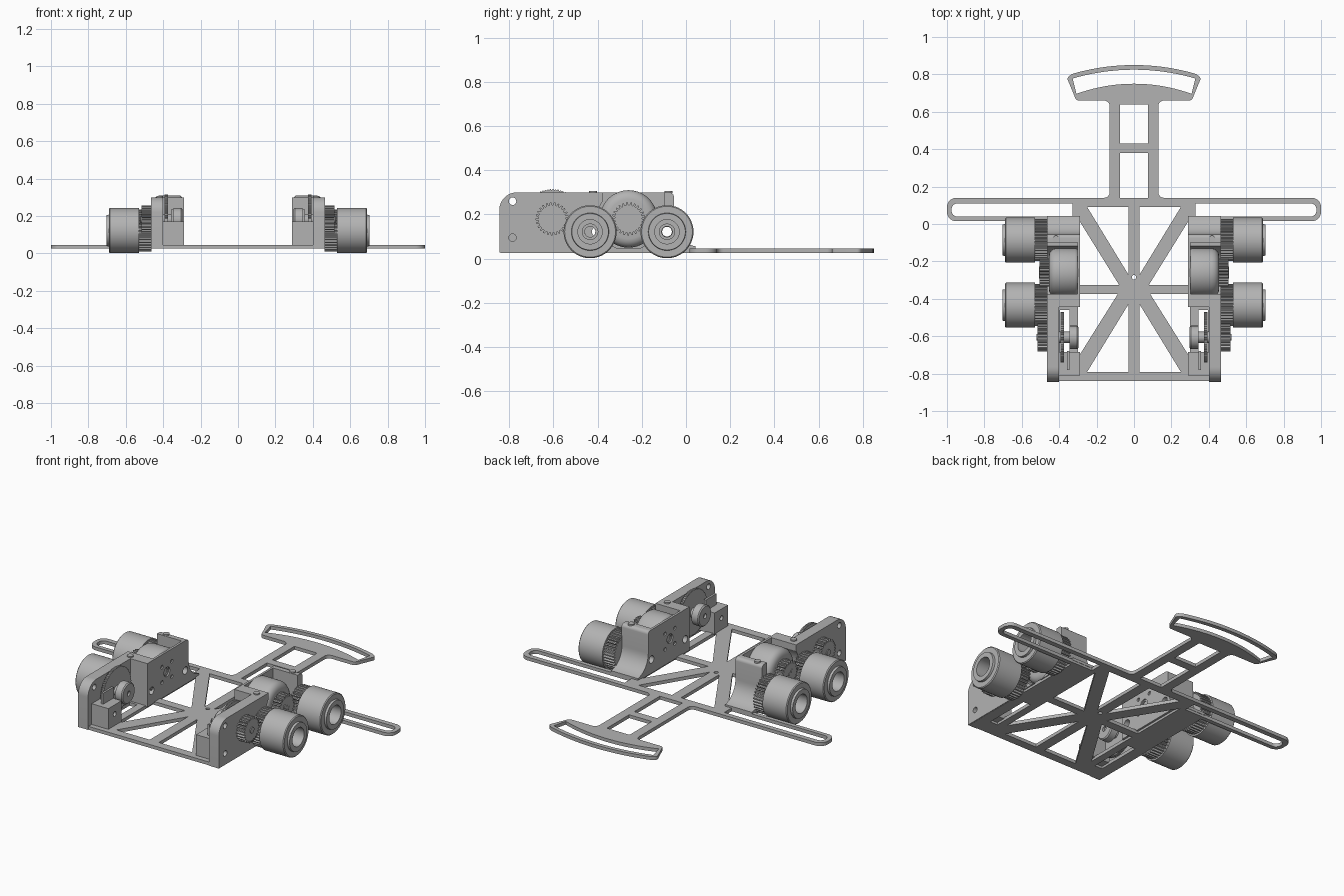
import bpy, bmesh, math
from mathutils import Vector

old = bpy.data.objects.get("Cube")
if old:
    bpy.data.objects.remove(old, do_unlink=True)

grey = bpy.data.materials.new("plain_grey")
grey.use_nodes = True
grey.diffuse_color = (0.45, 0.45, 0.45, 1)
grey.node_tree.nodes["Principled BSDF"].inputs["Base Color"].default_value = (0.45, 0.45, 0.45, 1)

FRONT_AXLE, REAR_AXLE, WHEEL_Z = -0.434, -0.086, 0.122
IDLER_Y, MOTOR_Y, GEAR_Z = -0.26, -0.606, 0.18


def activate(ob):
    bpy.ops.object.select_all(action='DESELECT')
    ob.select_set(True)
    bpy.context.view_layer.objects.active = ob


def add_mesh(name, bm):
    bmesh.ops.recalc_face_normals(bm, faces=bm.faces)
    me = bpy.data.meshes.new(name)
    bm.to_mesh(me)
    bm.free()
    ob = bpy.data.objects.new(name, me)
    bpy.context.collection.objects.link(ob)
    me.materials.append(grey)
    return ob


def prism(name, pts, x0, x1):
    """Side outline in (y, z), extruded along x."""
    bm = bmesh.new()
    face = bm.faces.new([bm.verts.new((x0, y, z)) for y, z in pts])
    ext = bmesh.ops.extrude_face_region(bm, geom=[face])
    verts = [g for g in ext["geom"] if isinstance(g, bmesh.types.BMVert)]
    bmesh.ops.translate(bm, verts=verts, vec=(x1 - x0, 0, 0))
    return add_mesh(name, bm)


def box(name, x0, x1, y0, y1, z0, z1):
    return prism(name, [(y0, z0), (y1, z0), (y1, z1), (y0, z1)], x0, x1)


def circle(y, z, r, n=32):
    return [(y + r * math.cos(2 * math.pi * i / n), z + r * math.sin(2 * math.pi * i / n)) for i in range(n)]


def rod(name, y, z, r, x0, x1, n=32):
    return prism(name, circle(y, z, r, n), x0, x1)


def arc(cx, cy, r, a0, a1, n=10):
    angles = [math.radians(a0 + (a1 - a0) * i / n) for i in range(n + 1)]
    return [(cx + r * math.cos(a), cy + r * math.sin(a)) for a in angles]


def gear(name, y, z, r, teeth, x0, x1, depth=0.013):
    pts = []
    for i in range(teeth):
        for frac, rad in ((0, r - depth), (0.3, r - depth), (0.45, r), (0.8, r)):
            a = 2 * math.pi * (i + frac) / teeth
            pts.append((y + rad * math.cos(a), z + rad * math.sin(a)))
    return prism(name, pts, x0, x1)


def lathe(name, profile, y, z, steps=56):
    """Closed (x, radius) loop turned about an axle along x."""
    bm = bmesh.new()
    vs = [bm.verts.new((x, y, z + r)) for x, r in profile]
    edges = [bm.edges.new((vs[i], vs[(i + 1) % len(vs)])) for i in range(len(vs))]
    bmesh.ops.spin(bm, geom=vs + edges, cent=(0, y, z), axis=(1, 0, 0),
                   angle=2 * math.pi, steps=steps, use_merge=True)
    bmesh.ops.remove_doubles(bm, verts=bm.verts, dist=0.0001)
    return add_mesh(name, bm)


def cut(ob, *cutters):
    for c in cutters:
        c.hide_render = True
        m = ob.modifiers.new("cut", 'BOOLEAN')
        m.operation, m.object, m.solver = 'DIFFERENCE', c, 'EXACT'
        activate(ob)
        bpy.ops.object.modifier_apply(modifier=m.name)
        bpy.data.objects.remove(c, do_unlink=True)


def finish(ob, mirror=True):
    activate(ob)
    bpy.ops.object.shade_smooth_by_angle(angle=math.radians(30))
    if mirror:
        ob.modifiers.new("other_side", 'MIRROR').use_axis[0] = True


def flip(pts):
    return [(-x, y) for x, y in reversed(pts)]


# Base plate: one filled outline with window loops
right = [(0.46, -0.84), (0.46, 0.015)]
right += arc(0.95, 0.065, 0.05, -90, 0) + arc(0.95, 0.09, 0.05, 0, 90)
right += arc(0.16, 0.17, 0.03, 270, 180, 5) + arc(0.16, 0.63, 0.03, 180, 90, 5)
right += arc(0.295, 0.68, 0.02, 270, 340, 5) + arc(0.335, 0.775, 0.02, -10, 70, 5)
bumper_top = arc(0, -0.32, 1.17, 73.5, 90, 10)
right += bumper_top[:-1]
outline = right + [(0, 0.85)] + flip(right)

slot = [(0.33, 0.04)] + arc(0.945, 0.07, 0.03, -90, 0, 6) + arc(0.945, 0.08, 0.03, 0, 90, 6) + [(0.33, 0.11)]
side_windows = [
    slot,
    [(0.03, 0.09), (0.25, 0.09), (0.03, -0.27)],
    [(0.30, 0.03), (0.30, -0.325), (0.08, -0.325)],
    [(0.30, -0.375), (0.30, -0.715), (0.087, -0.375)],
    [(0.03, -0.43), (0.25, -0.79), (0.03, -0.79)],
    [(0.345, -0.46), (0.395, -0.46), (0.395, -0.74), (0.345, -0.74)],
]
loops = [outline]
for w in side_windows:
    loops += [w, flip(w)]
for y0, y1 in ((0.14, 0.38), (0.43, 0.64)):
    loops.append([(-0.075, y0), (0.075, y0), (0.075, y1), (-0.075, y1)])
loops.append(arc(0, -0.15, 0.9, 70, 110, 20) + arc(0, -0.345, 1.17, 106.3, 73.7, 20))
loops.append(circle(0, -0.285, 0.012, 16))

curve = bpy.data.curves.new("base_plate", 'CURVE')
curve.dimensions, curve.fill_mode, curve.extrude = '2D', 'BOTH', 0.01
for pts in loops:
    sp = curve.splines.new('POLY')
    sp.points.add(len(pts) - 1)
    for p, (x, y) in zip(sp.points, pts):
        p.co = (x, y, 0, 1)
    sp.use_cyclic_u = True
plate = bpy.data.objects.new("base_plate", curve)
bpy.context.collection.objects.link(plate)
plate.location.z = 0.036
curve.materials.append(grey)
activate(plate)
bpy.ops.object.convert(target='MESH')
finish(bpy.context.object, mirror=False)

# Gearbox housing with flared rear end and open drum bay
flare = arc(0.06, 0.17, 0.115, 180, 261, 10)
housing = prism("gearbox_housing",
                [(-0.445, 0.04)] + [(-0.445, 0.30)] + arc(-0.075, 0.28, 0.02, 90, 0, 5) + flare + [(0.042, 0.04)],
                0.288, 0.465)
cut(housing, rod("bay_cut", IDLER_Y, GEAR_Z, 0.142, 0.302, 0.6, 48),
    box("bay_top_cut", 0.302, 0.6, -0.375, -0.10, 0.17, 0.4))
for y in (FRONT_AXLE + 0.03, REAR_AXLE):
    cut(housing, rod("axle_cut", y, WHEEL_Z, 0.022, 0.2, 0.6, 20))
cut(housing, rod("shaft_cut", IDLER_Y, GEAR_Z, 0.028, 0.2, 0.301, 24))
for a in (0, 90, 180, 270):
    y = IDLER_Y + 0.065 * math.cos(math.radians(a + 45))
    z = GEAR_Z + 0.065 * math.sin(math.radians(a + 45))
    cut(housing, rod("screw_cut", y, z, 0.011, 0.2, 0.301, 16))
finish(housing)

# Screw heads on the housing top
for y in (-0.08, -0.42):
    bm = bmesh.new()
    bmesh.ops.create_cone(bm, cap_ends=True, segments=20, radius1=0.018, radius2=0.018, depth=0.01)
    bmesh.ops.translate(bm, verts=bm.verts, vec=Vector((0.418, y, 0.302)))
    finish(add_mesh("top_screw", bm))

# Rounded motor drum
drum = [(0.296, 0.02), (0.296, 0.11)] + [(0.316 - 0.02 * math.cos(a), 0.11 + 0.02 * math.sin(a))
        for a in (0.4, 0.8, 1.2, 1.57)]
drum += [(0.415 + 0.04 * math.sin(a), 0.09 + 0.04 * math.cos(a)) for a in (0, 0.4, 0.8, 1.2, 1.57)] + [(0.455, 0.02)]
finish(lathe("motor_drum", drum, IDLER_Y, GEAR_Z))

# Front side wall with rounded top corner and two bolt holes
wall = prism("side_wall", [(-0.44, 0.027), (-0.44, 0.30)] + arc(-0.765, 0.22, 0.08, 90, 180, 12) + [(-0.845, 0.027)],
             0.40, 0.465)
for z in (0.095, 0.26):
    cut(wall, rod("bolt_cut", -0.785, z, 0.017, 0.3, 0.6, 20))
finish(wall)

# Bearing block with bore and upright tab
block = box("bearing_block", 0.29, 0.40, -0.81, -0.685, 0.04, 0.17)
cut(block, rod("block_cut", -0.75, 0.115, 0.014, 0.2, 0.34, 16))
finish(block)
finish(box("block_tab", 0.345, 0.358, -0.78, -0.68, 0.165, 0.235))

# Encoder disc, hub and shaft inside the side wall
finish(gear("encoder_disc", MOTOR_Y, GEAR_Z, 0.135, 72, 0.375, 0.392, 0.004))
finish(lathe("encoder_hub", [(0.298, 0.014), (0.298, 0.056), (0.304, 0.062), (0.345, 0.062), (0.345, 0.014)],
             MOTOR_Y, GEAR_Z))
finish(rod("encoder_shaft", MOTOR_Y, GEAR_Z, 0.03, 0.31, 0.41))

# Gear train on the outer face
finish(gear("motor_gear", MOTOR_Y, GEAR_Z, 0.075, 25, 0.46, 0.515))
finish(rod("motor_gear_pin", MOTOR_Y, GEAR_Z, 0.018, 0.46, 0.52))
finish(gear("idler_gear", IDLER_Y, GEAR_Z, 0.075, 25, 0.45, 0.505))
for i in (-1, 0, 1):
    finish(rod("idler_pin", IDLER_Y + i * 0.02, GEAR_Z - i * 0.012, 0.012, 0.5, 0.509, 16))

# Wheels with stepped hubs and their gears
for label, y in (("front", FRONT_AXLE), ("rear", REAR_AXLE)):
    wheel_gear = gear(label + "_wheel_gear", y, WHEEL_Z, 0.112, 38, 0.462, 0.532)
    cut(wheel_gear, rod("bore_cut", y, WHEEL_Z, 0.024, 0.4, 0.6, 20))
    finish(wheel_gear)
    tyre = [(0.53, 0.024), (0.53, 0.12), (0.685, 0.12), (0.69, 0.115), (0.69, 0.085),
            (0.703, 0.083), (0.703, 0.055), (0.61, 0.055), (0.61, 0.037), (0.625, 0.037), (0.625, 0.024)]
    finish(lathe(label + "_wheel", tyre, y, WHEEL_Z))
